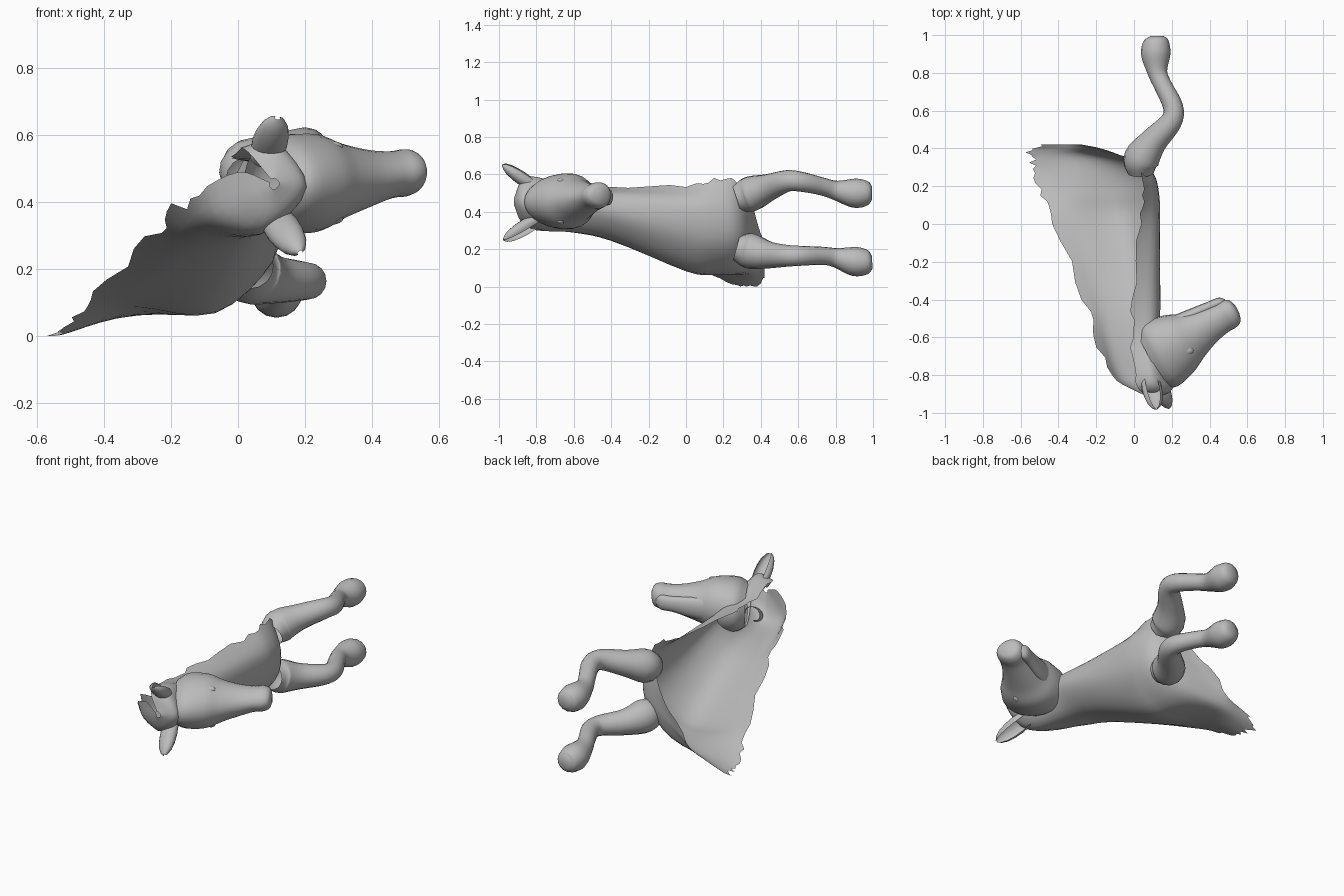
import bpy, bmesh, math, random
from mathutils import Vector

if "Cube" in bpy.data.objects:
    bpy.data.objects.remove(bpy.data.objects["Cube"])

random.seed(4)
stone = bpy.data.materials.new("grey stone")
stone.diffuse_color = (0.5, 0.5, 0.5, 1)
stone.use_nodes = True
stone.node_tree.nodes["Principled BSDF"].inputs["Base Color"].default_value = stone.diffuse_color


def spline(pts, n):
    """Smooth curve through points, n steps per span."""
    pts = [Vector(p) for p in pts]
    p = [2 * pts[0] - pts[1]] + pts + [2 * pts[-1] - pts[-2]]
    out = []
    for i in range(1, len(p) - 2):
        a, b, c, d = p[i - 1:i + 3]
        for k in range(n):
            t = k / n
            out.append(0.5 * (2 * b + (c - a) * t + (2 * a - 5 * b + 4 * c - d) * t * t
                              + (3 * b - a - 3 * c + d) * t ** 3))
    return out + [pts[-1]]


def loft(name, rows, closed=False, cap_start=False, cap_end=False):
    bm = bmesh.new()
    vs = [[bm.verts.new(p) for p in row] for row in rows]
    n = len(rows[0])
    for a, b in zip(vs, vs[1:]):
        for j in range(n if closed else n - 1):
            k = (j + 1) % n
            bm.faces.new((a[j], b[j], b[k], a[k]))
    if cap_start:
        bm.faces.new(vs[0])
    if cap_end:
        bm.faces.new(vs[-1][::-1])
    if closed:
        bmesh.ops.recalc_face_normals(bm, faces=bm.faces)
    me = bpy.data.meshes.new(name)
    bm.to_mesh(me)
    bm.free()
    me.materials.append(stone)
    ob = bpy.data.objects.new(name, me)
    bpy.context.collection.objects.link(ob)
    bpy.ops.object.select_all(action='DESELECT')
    ob.select_set(True)
    bpy.context.view_layer.objects.active = ob
    bpy.ops.object.shade_smooth_by_angle(angle=math.radians(45))
    return ob


# Nape, neck, chest and belly: an open shell, each row an arc (x, z) at one y
sections = [
    (-0.88, [(.00, .49), (.02, .39), (.10, .345), (.20, .45), (.12, .56), (.03, .55)]),
    (-0.80, [(-.12, .43), (-.07, .34), (.07, .305), (.19, .43), (.11, .58), (.00, .56)]),
    (-0.60, [(-.20, .36), (-.12, .30), (.04, .30), (.13, .42), (.10, .52), (-.01, .53)]),
    (-0.40, [(-.26, .29), (-.15, .25), (.02, .26), (.135, .38), (.11, .49), (.00, .53)]),
    (0.00, [(-.41, .13), (-.28, .11), (-.05, .09), (.11, .25), (.13, .44), (.03, .54)]),
    (0.15, [(-.47, .06), (-.30, .08), (-.08, .07), (.10, .22), (.13, .42), (.05, .57)]),
    (0.27, [(-.52, .01), (-.34, .06), (-.10, .08), (.07, .22), (.10, .39), (.04, .56)]),
    (0.34, [(-.54, .00), (-.38, .05), (-.14, .10), (-.01, .24), (.00, .36), (-.03, .47)]),
    (0.39, [(-.54, .01), (-.43, .05), (-.30, .10), (-.20, .18), (-.17, .24), (-.14, .32)])]


def shrunk(row, y, x0, z0, f):
    return y, [(x0 + f * (x - x0), z0 + f * (z - z0)) for x, z in row[1]]


# The nape and the belly end close in on a point
sections.insert(0, shrunk(sections[0], -.92, .11, .455, .15))
sections.append(shrunk(sections[-1], .42, -.40, .10, .5))
columns = [spline([(s[1][i][0], s[0], s[1][i][1]) for s in sections], 4) for i in range(6)]
rows = [spline(r, 4) for r in zip(*columns)]
for i, r in enumerate(rows[8:], 8):        # broken, uneven edges
    for end, inner in ((0, 1), (-1, -2)):
        step = (r[end] - r[inner]).normalized()
        size = 0.03 if end == 0 else 0.018
        r[end] += step * size * random.uniform(-.8, 1)
        r[end].z = max(r[end].z, 0)
loft("neck_and_chest_shell", rows)

# Head: rings along the skull, centre, half depth, half width
brow = Vector((.47, -.88, 0)).normalized()
side = Vector((0, 0, 1))


def rings(keys, n=24):
    out = []
    c = spline([k[0] for k in keys], 4)
    s = spline([(k[1], k[2], 0) for k in keys], 4)
    for p, r in zip(c, s):
        row = []
        for j in range(n):
            a = 2 * math.pi * j / n
            w = 1 - 0.12 * math.cos(a)      # brow slightly narrower than cheeks
            row.append(p + brow * (r.x * math.cos(a)) + side * (r.y * w * math.sin(a)))
        out.append(row)
    return out


head = [((.09, -.725, .452), .155, .112), ((.14, -.69, .455), .192, .143),
        ((.235, -.635, .457), .170, .146), ((.31, -.59, .462), .13, .113),
        ((.39, -.54, .47), .098, .086), ((.46, -.50, .482), .082, .07),
        ((.505, -.475, .488), .08, .07), ((.535, -.46, .49), .062, .055),
        ((.548, -.453, .49), .02, .02)]
loft("head", rings(head), closed=True, cap_end=True)

# Lower jaw, leaving a mouth crease
jaw = [((.20, -.53, .46), .04, .07), ((.30, -.485, .465), .035, .06),
       ((.40, -.44, .475), .03, .045), ((.46, -.415, .48), .028, .042),
       ((.485, -.405, .482), .008, .015)]
loft("lower_jaw", rings(jaw, 16), closed=True, cap_start=True, cap_end=True)

# Eyes: low bulges on both sides of the skull
for s, label in ((1, "upper"), (-1, "lower")):
    bpy.ops.mesh.primitive_uv_sphere_add(segments=12, ring_count=8, radius=1,
                                         location=(.28, -.67, .458 + s * .105))
    eye = bpy.context.object
    eye.name = label + "_eye"
    eye.scale = (.035, .025, .02)
    eye.data.materials.append(stone)
    bpy.ops.object.shade_smooth_by_angle(angle=math.radians(45))


# Ears: cupped leaves, hollow towards the legs
def ear(name, base, tip):
    base, tip = Vector(base), Vector(tip)
    d = (tip - base).normalized()
    back = Vector((0.1, -1, 0))
    back = (back - d * back.dot(d)).normalized()
    wide = d.cross(back)
    out = []
    for t, r in ((0, .045), (.2, .05), (.4, .053), (.6, .05), (.8, .04), (.93, .025), (1, .008)):
        p = base.lerp(tip, t)
        arc = [math.radians(-140 + 280 * j / 14) for j in range(15)]
        out.append([p + wide * (r * math.sin(a)) + back * (r * .75 * math.cos(a)) for a in arc])
    loft(name, out)


ear("upper_ear", (.08, -.80, .53), (.118, -.98, .652))
ear("lower_ear", (.10, -.78, .365), (.185, -.975, .25))


# Forelegs: bent tubes ending in hooves, the same bend at two heights
path = [(.035, .27), (.04, .345), (.105, .44), (.195, .54), (.207, .62), (.155, .73),
        (.125, .80), (.115, .90), (.12, .97), (.12, .995)]
radii = [.07, .095, .073, .058, .053, .048, .052, .078, .065, .035]
heights = {"upper_foreleg": [.47, .495, .53, .565, .56, .535, .515, .50, .50, .50],
           "lower_foreleg": [.21, .19, .17, .165, .165, .165, .155, .135, .13, .13]}
for name, zs in heights.items():
    pts = spline([(x, y, z) for (x, y), z in zip(path, zs)], 4)
    rad = spline([(r, 0, 0) for r in radii], 4)
    out = []
    for i, p in enumerate(pts):
        d = (pts[min(i + 1, len(pts) - 1)] - pts[max(i - 1, 0)]).normalized()
        u = d.cross(side).normalized()
        v = u.cross(d)
        out.append([p + (u * math.cos(a) + v * math.sin(a)) * rad[i].x
                    for a in (2 * math.pi * j / 16 for j in range(16))])
    loft(name, out, closed=True, cap_end=True)
